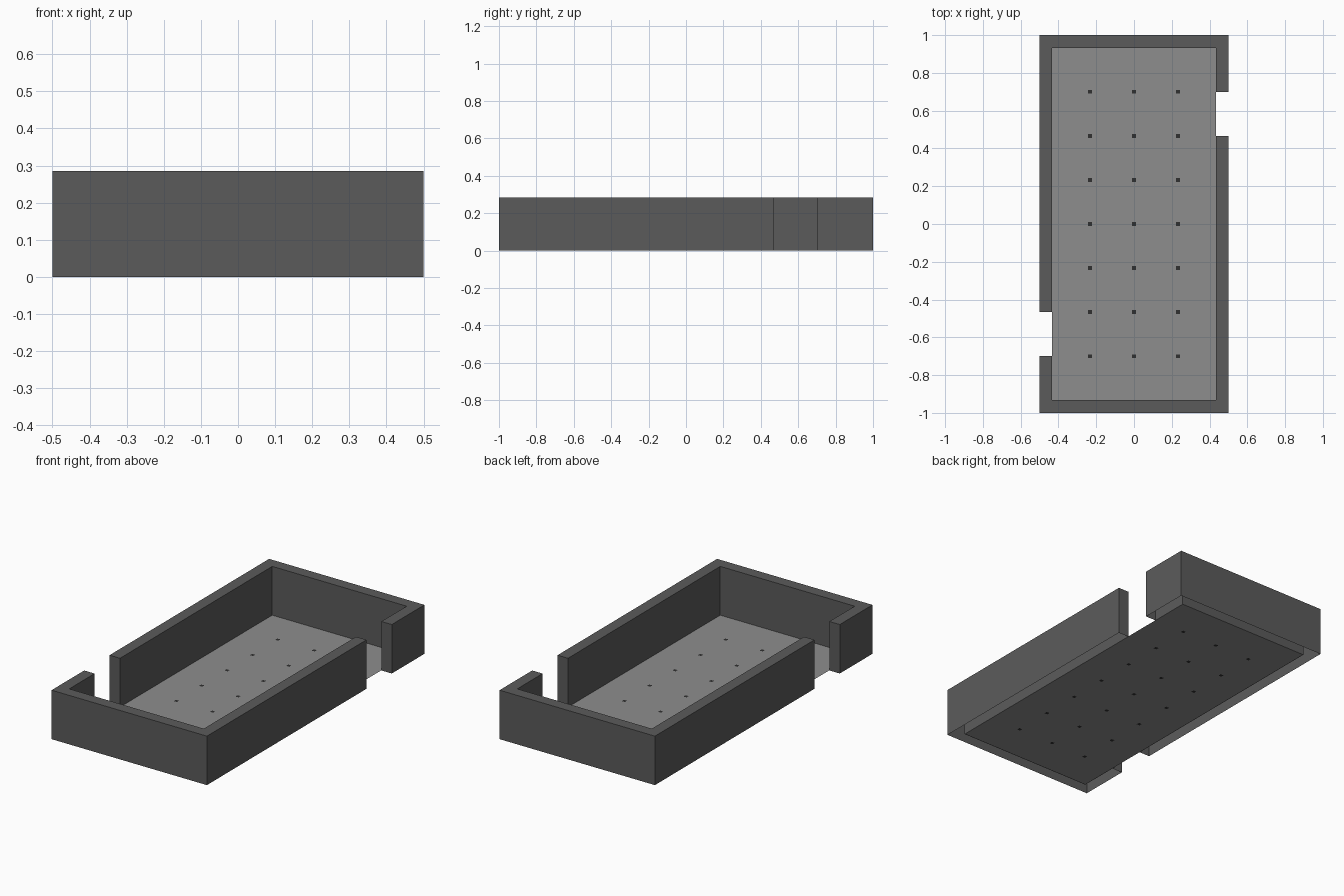
import bpy, bmesh

if "Cube" in bpy.data.objects:
    bpy.data.objects.remove(bpy.data.objects["Cube"])

H = 0.285          # wall height
X, Y = 0.433, 0.933  # inner half sizes


def material(name, rgb):
    m = bpy.data.materials.new(name)
    m.diffuse_color = (*rgb, 1)
    m.use_nodes = True
    m.node_tree.nodes["Principled BSDF"].inputs["Base Color"].default_value = m.diffuse_color
    return m


wall_mat = material("dark grey", (0.105, 0.105, 0.105))
floor_mat = material("light grey", (0.27, 0.27, 0.27))
joint_mat = material("charcoal", (0.03, 0.03, 0.03))


def add_object(name, bm, mats):
    me = bpy.data.meshes.new(name)
    bm.to_mesh(me)
    bm.free()
    for m in mats:
        me.materials.append(m)
    ob = bpy.data.objects.new(name, me)
    bpy.context.collection.objects.link(ob)
    return ob


def wall(name, sign):
    # hollow wall half: sides and top, open underneath
    outline = [(-0.5, -0.467), (-X, -0.467), (-X, Y), (X, Y),
               (X, 0.7), (0.5, 0.7), (0.5, 1), (-0.5, 1)]
    bm = bmesh.new()
    low = [bm.verts.new((sign * x, sign * y, 0)) for x, y in outline]
    top = [bm.verts.new((sign * x, sign * y, H)) for x, y in outline]
    n = len(outline)
    for i in range(n):
        j = (i + 1) % n
        bm.faces.new((low[i], low[j], top[j], top[i]))
    bm.faces.new(top)
    return add_object(name, bm, [wall_mat])


# Two wall halves leave the two doorways between them
wall("back_wall", 1)
wall("front_wall", -1)


# Tiled floor: 4 x 8 tiles with narrow joints and small dark corner marks
def cuts(half, count, step, g=0.01):
    out = [-half]
    for i in range(count):
        c = (i - (count - 1) / 2) * step
        out += [c - g, c + g]
    return out + [half]


xs, ys = cuts(X, 3, 0.2333), cuts(Y, 7, 0.2333)
bm = bmesh.new()
grid = [[bm.verts.new((x, y, 0.001)) for y in ys] for x in xs]
for i in range(len(xs) - 1):
    for j in range(len(ys) - 1):
        f = bm.faces.new((grid[i][j], grid[i + 1][j],
                          grid[i + 1][j + 1], grid[i][j + 1]))
        f.material_index = 1 if i % 2 and j % 2 else 0
add_object("tiled_floor", bm, [floor_mat, joint_mat])
